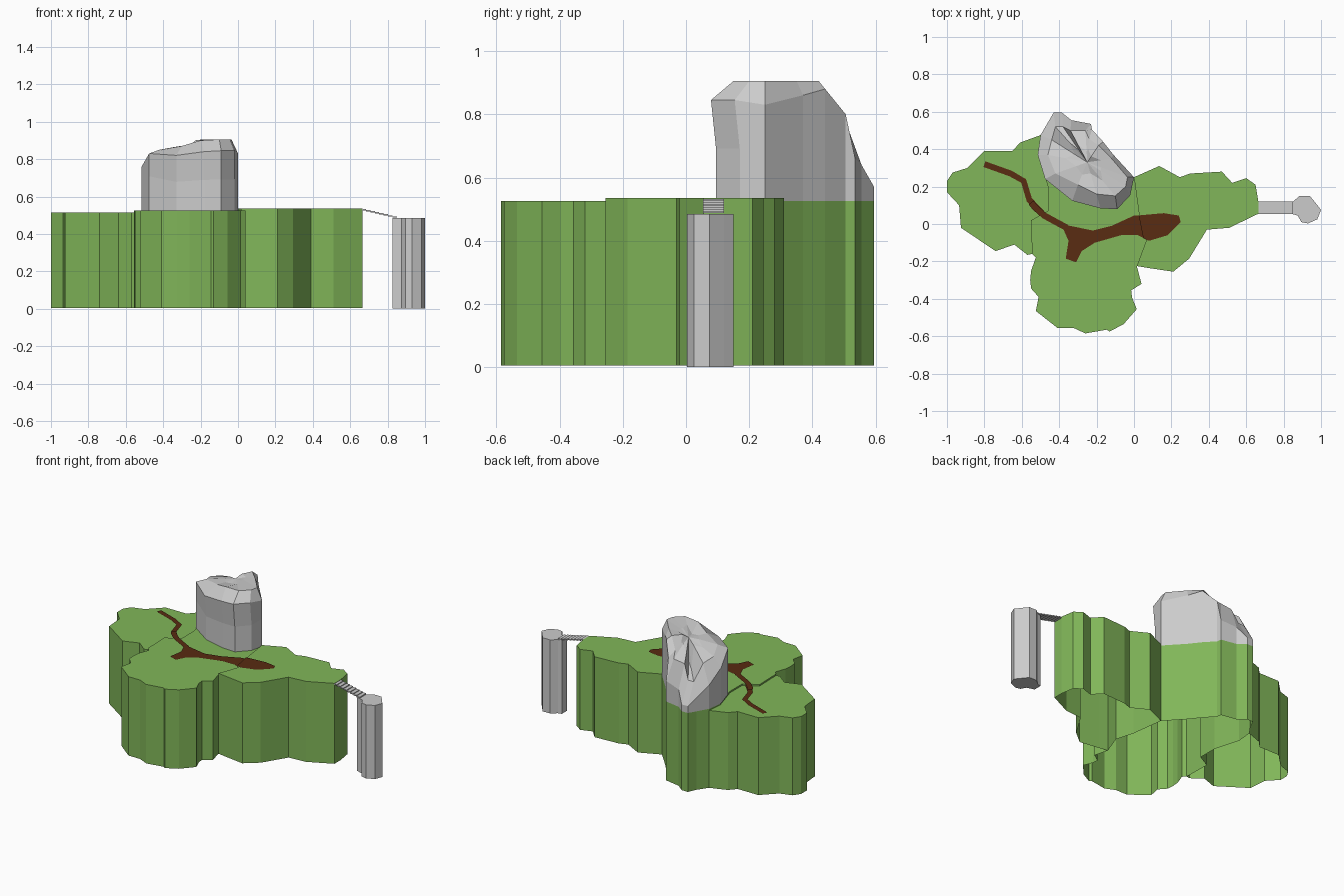
import bpy, bmesh
from mathutils import Vector

if "Cube" in bpy.data.objects:
    bpy.data.objects.remove(bpy.data.objects["Cube"])


def material(name, rgb):
    m = bpy.data.materials.new(name)
    m.diffuse_color = (*rgb, 1)
    m.use_nodes = True
    m.node_tree.nodes["Principled BSDF"].inputs["Base Color"].default_value = m.diffuse_color
    return m


GREEN = material("grass", (0.22, 0.47, 0.10))
BROWN = material("dirt", (0.10, 0.025, 0.006))


def finish(bm, name, mat=None):
    bmesh.ops.recalc_face_normals(bm, faces=bm.faces)
    me = bpy.data.meshes.new(name)
    bm.to_mesh(me)
    bm.free()
    ob = bpy.data.objects.new(name, me)
    bpy.context.collection.objects.link(ob)
    if mat:
        me.materials.append(mat)
    return ob


def bridge(bm, a, b):
    for i in range(len(a)):
        j = (i + 1) % len(a)
        bm.faces.new((a[i], a[j], b[j], b[i]))


def block(name, outline, z0, z1, mat=None, floor=False):
    """Outline raised into a block with a flat top."""
    bm = bmesh.new()
    low = [bm.verts.new((x, y, z0)) for x, y in outline]
    top = [bm.verts.new((x, y, z1)) for x, y in outline]
    bridge(bm, low, top)
    bm.faces.new(top)
    if floor:
        bm.faces.new(low[::-1])
    return finish(bm, name, mat)


def patch(name, outline, z):
    bm = bmesh.new()
    f = bm.faces.new([bm.verts.new((x, y, z)) for x, y in outline])
    ob = finish(bm, name, BROWN)
    if ob.data.polygons[0].normal.z < 0:
        ob.data.flip_normals()
    return ob


def trail(name, line, width, z):
    """Ribbon of constant width along a centre line."""
    pts = [Vector(p) for p in line]
    left, right = [], []
    for i, p in enumerate(pts):
        d = (pts[min(i + 1, len(pts) - 1)] - pts[max(i - 1, 0)]).normalized()
        n = Vector((-d.y, d.x)) * width / 2
        left.append(p + n)
        right.append(p - n)
    return patch(name, left + right[::-1], z)


# Three grassy plateaus, open underneath, sharing seams
west_seam = [(-.51, .37), (-.46, .2), (-.46, .07), (-.55, .02), (-.545, -.16)]
east_seam = [(.015, -.225), (.065, -.09), (.03, .03), (0, .25)]

west = [(-.5, .475), (-.61, .435), (-.65, .39), (-.8, .39), (-.89, .3),
        (-.97, .275), (-1, .23), (-1, .17), (-.935, .1), (-.925, -.02),
        (-.74, -.145), (-.64, -.11), (-.57, -.165)] + west_seam[::-1]
south = [(-.525, -.18), (-.55, -.25), (-.555, -.3), (-.55, -.345), (-.51, -.39),
         (-.525, -.465), (-.41, -.555), (-.325, -.555), (-.26, -.585),
         (-.145, -.565), (-.13, -.575), (-.055, -.535), (.015, -.455),
         (-.01, -.395), (-.015, -.355), (.04, -.32)]
north = [(-.11, .37), (-.165, .44), (-.225, .505), (-.23, .535), (-.335, .555),
         (-.385, .595), (-.43, .595), (-.455, .54), (-.5, .475)]
east = [(.135, .31), (.245, .25), (.3, .27), (.47, .28), (.525, .22), (.6, .245),
        (.65, .21), (.665, .12), (.665, .055), (.51, -.02), (.39, -.03),
        (.295, -.185), (.21, -.255), (.075, -.235)]

block("west_plateau", west, .005, .515, GREEN)
block("middle_plateau", west_seam + south + east_seam + north, .005, .525, GREEN)
block("east_plateau", east + east_seam, .005, .535, GREEN)

# Dirt paths lying on the grass
trail("west_path", [(-.8, .32), (-.66, .27), (-.59, .23), (-.56, .13), (-.48, .045)],
      .032, .519)
trail("middle_path", [(-.55, .115), (-.53, .09), (-.48, .045), (-.36, -.02)], .034, .529)
patch("middle_clearing",
      [(-.39, 0), (-.22, -.035), (-.12, -.01), (0, .045), (.03, .045), (.05, -.075),
       (.02, -.06), (-.07, -.06), (-.21, -.1), (-.28, -.145), (-.31, -.205),
       (-.365, -.185), (-.35, -.09)], .529)
patch("east_clearing",
      [(.025, .046), (.16, .058), (.24, .045), (.25, .01), (.18, -.06), (.08, -.09),
       (.05, -.076)], .539)

# Rocky peak: each column is foot x, y, rim height, then crown x, y, z
columns = [(0, .25, .83, -.035, .25, .905), (-.11, .37, .86, -.12, .35, .905),
           (-.165, .44, .88, -.19, .42, .905), (-.225, .505, .80, -.24, .455, .835),
           (-.23, .535, .66, -.26, .5, .80), (-.335, .555, .64, -.34, .5, .79),
           (-.385, .595, .57, -.38, .52, .70), (-.43, .595, .57, -.42, .52, .70),
           (-.5, .475, .68, -.44, .45, .80), (-.515, .37, .76, -.46, .37, .82),
           (-.475, .24, .83, -.42, .27, .85), (-.33, .14, .82, -.3, .21, .87),
           (-.18, .1, .84, -.2, .16, .90), (-.09, .095, .845, -.1, .15, .905),
           (-.02, .17, .845, -.045, .2, .905)]
centre = Vector((-.25, .33, 0))
bm = bmesh.new()
foot, brow, rim, crown, inner = [], [], [], [], []
for i, (x, y, h, cx, cy, cz) in enumerate(columns):
    front = i >= 11                     # overhanging brow on the front
    out = .016 if front else 0
    foot.append(bm.verts.new((x, y, .525)))
    brow.append(bm.verts.new((x, y, .525 + (h - .525) * (.52 if front else .6))))
    rim.append(bm.verts.new((x, y - out, h)))
    crown.append(bm.verts.new((cx, cy, cz)))
    p = centre.lerp(Vector((cx, cy, 0)), .55 if i % 2 else .35)
    step = .905 if cx > -.2 else cz + (.03 if i % 2 else .055)
    inner.append(bm.verts.new((p.x, p.y, min(step, .9 if cx > -.2 else .87))))
for a, b in ((foot, brow), (brow, rim), (rim, crown), (crown, inner)):
    bridge(bm, a, b)
hub = bm.verts.new((centre.x, centre.y, .875))
for i in range(len(inner)):
    bm.faces.new((inner[i], inner[(i + 1) % len(inner)], hub))
finish(bm, "rock_peak")

# Lone stone pillar
block("stone_pillar",
      [(.85, .12), (.885, .15), (.94, .15), (.965, .12), (1, .075), (.98, .025),
       (.93, .003), (.895, .01), (.875, .045), (.825, .06), (.825, .115)],
      0, .485, floor=True)

# Sloping plank bridge with shallow steps
STEPS = 8
for k in range(STEPS):
    t = (k + .5) / STEPS
    bpy.ops.mesh.primitive_cube_add(size=1, location=(.66 + .19 * t, .087, .532 - .044 * t))
    plank = bpy.context.object
    plank.name = f"bridge_plank_{k + 1}"
    plank.scale = (.19 / STEPS, .066, .007)
